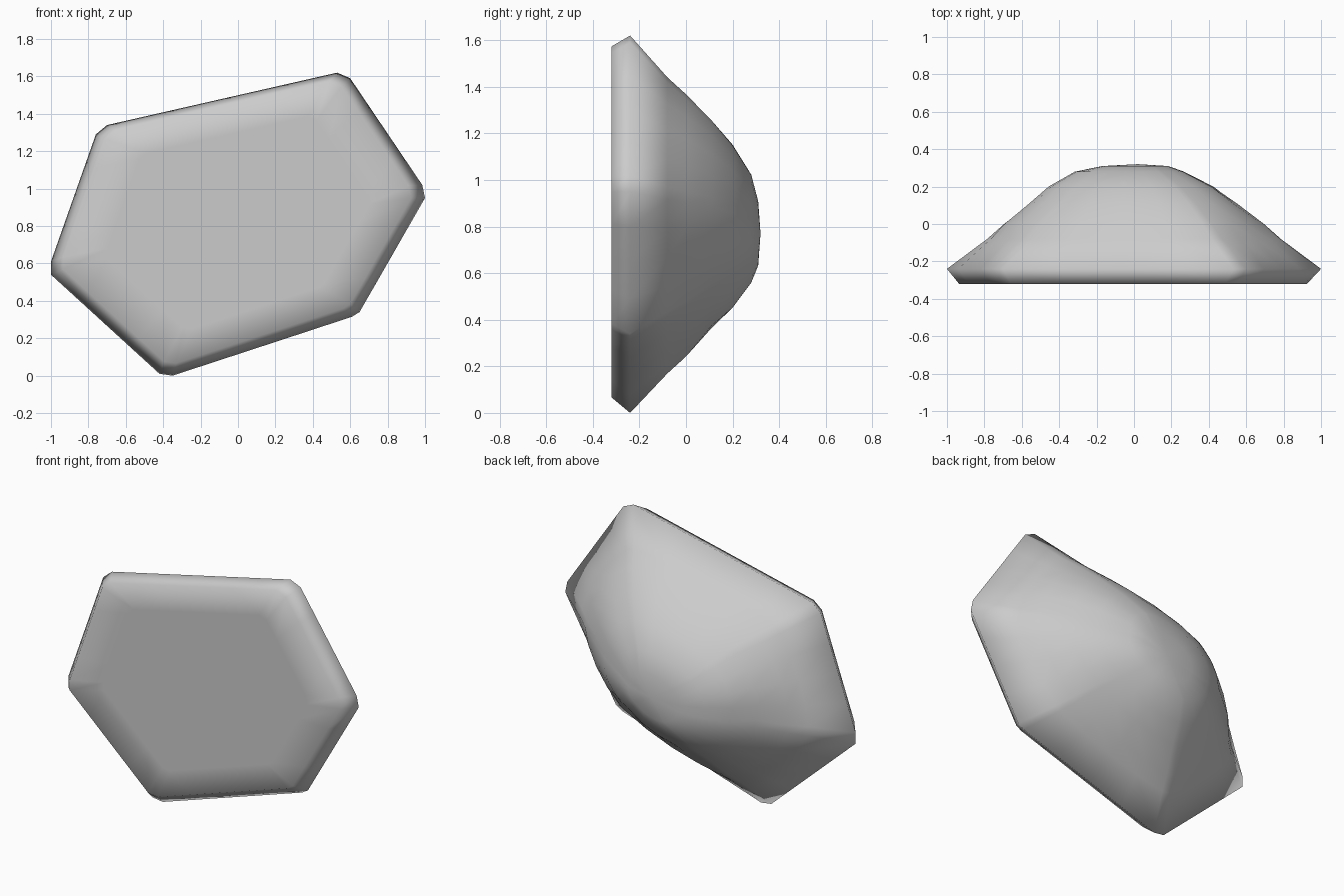
import bpy, bmesh

if "Cube" in bpy.data.objects:
    bpy.data.objects.remove(bpy.data.objects["Cube"])

# Outline of the rock slab at its widest section, (x, z)
CORNERS = [(-1.0, 0.54), (-0.42, 0.01), (-0.35, 0.0), (0.61, 0.315), (0.65, 0.34),
           (1.0, 0.95), (0.985, 1.02), (0.60, 1.59), (0.53, 1.62),
           (-0.70, 1.34), (-0.76, 1.29), (-1.0, 0.61)]
# Stacked sections: depth y, scale, centre x, centre z, bulge of the long sides
SECTIONS = [(-0.32, 0.70, 0.0, 0.82, 0.0), (-0.32, 0.93, -0.005, 0.82, 0.0),
            (-0.24, 1.0, 0.0, 0.81, 0.0), (-0.08, 0.785, 0.0, 0.805, 0.05),
            (0.0, 0.695, 0.0, 0.805, 0.08), (0.11, 0.55, 0.0, 0.81, 0.11),
            (0.20, 0.43, -0.01, 0.80, 0.14), (0.28, 0.285, -0.02, 0.79, 0.14),
            (0.31, 0.17, 0.01, 0.77, 0.14)]

# Add points along the long sides; weight 1 at a side's middle, 0 at corners
outline = []
for (x0, z0), (x1, z1) in zip(CORNERS, CORNERS[1:] + CORNERS[:1]):
    outline.append((x0, z0, 0.0))
    if abs(x1 - x0) + abs(z1 - z0) > 0.3:
        for t in (0.25, 0.5, 0.75):
            outline.append((x0 + (x1 - x0) * t, z0 + (z1 - z0) * t, 4 * t * (1 - t)))
n = len(outline)

bm = bmesh.new()
rings = []
for y, s, cx, cz, bulge in SECTIONS:
    rings.append([bm.verts.new((cx + x * s * (1 + bulge * w), y,
                                cz + (z - 0.81) * s * (1 + bulge * w)))
                  for x, z, w in outline])

# Flat front border, bevelled rim and domed back
for a, b in zip(rings, rings[1:]):
    for i in range(n):
        j = (i + 1) % n
        bm.faces.new((a[i], a[j], b[j], b[i]))

# Flat front and rounded crown
bm.faces.new(rings[0])
crown = bm.verts.new((0.02, 0.32, 0.77))
for i in range(n):
    bm.faces.new((rings[-1][i], rings[-1][(i + 1) % n], crown))
bmesh.ops.recalc_face_normals(bm, faces=bm.faces[:])

mesh = bpy.data.meshes.new("rock")
bm.to_mesh(mesh)
bm.free()
mesh.shade_smooth()
rock = bpy.data.objects.new("rock", mesh)
bpy.context.collection.objects.link(rock)
